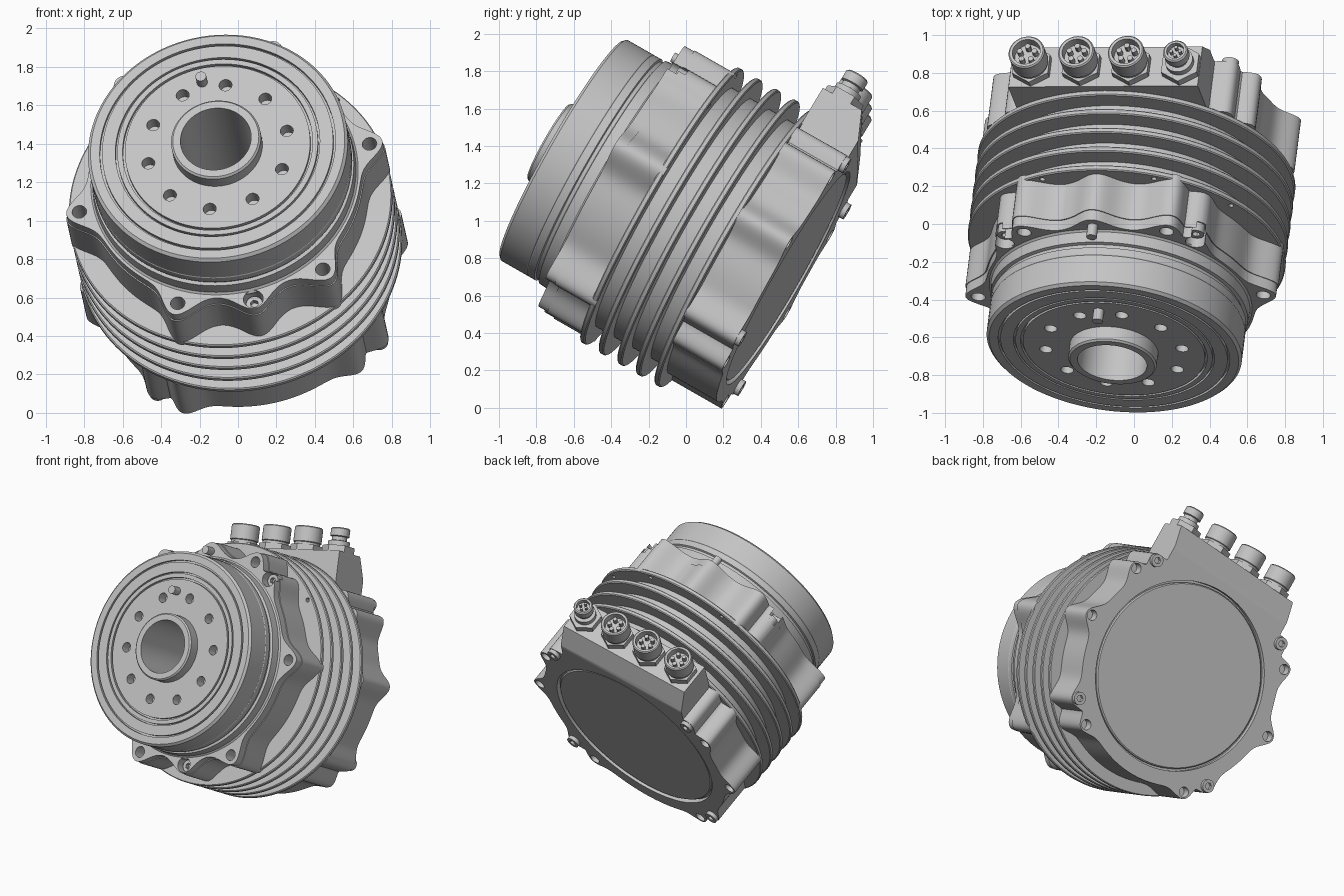
import bpy, bmesh, math
from math import sin, cos, pi, radians
from mathutils import Matrix, Vector

if "Cube" in bpy.data.objects:
    bpy.data.objects.remove(bpy.data.objects["Cube"])

metal = bpy.data.materials.new("machined grey")
metal.use_nodes = True
metal.diffuse_color = (0.55, 0.55, 0.55, 1)
metal.node_tree.nodes["Principled BSDF"].inputs["Base Color"].default_value = (0.55, 0.55, 0.55, 1)

parts = []


def add(name, bm):
    bmesh.ops.recalc_face_normals(bm, faces=bm.faces)
    mesh = bpy.data.meshes.new(name)
    bm.to_mesh(mesh)
    bm.free()
    mesh.materials.append(metal)
    obj = bpy.data.objects.new(name, mesh)
    bpy.context.collection.objects.link(obj)
    parts.append(obj)
    return obj


def lathe(name, profile, place=Matrix(), steps=96):
    """Revolve a (radius, height) profile about the local z axis."""
    bm = bmesh.new()
    verts = [bm.verts.new((r, 0, z)) for r, z in profile]
    edges = [bm.edges.new(pair) for pair in zip(verts, verts[1:])]
    bmesh.ops.spin(bm, geom=verts + edges, cent=(0, 0, 0), axis=(0, 0, 1),
                   angle=2 * pi, steps=steps)
    bmesh.ops.remove_doubles(bm, verts=bm.verts, dist=0.0001)
    bm.transform(place)
    return add(name, bm)


def prism(name, outline, low, high):
    bm = bmesh.new()
    face = bm.faces.new([bm.verts.new((x, y, low)) for x, y in outline])
    top = bmesh.ops.extrude_face_region(bm, geom=[face])["geom"]
    bmesh.ops.translate(bm, vec=(0, 0, high - low),
                        verts=[v for v in top if isinstance(v, bmesh.types.BMVert)])
    return add(name, bm)


def rods(name, spots, radius, low, high, place=Matrix(), sides=24):
    """Several parallel cylinders in one mesh; spots are (angle, distance)."""
    bm = bmesh.new()
    for angle, dist in spots:
        a = radians(angle)
        centre = Matrix.Translation((dist * cos(a), dist * sin(a), (low + high) / 2))
        bmesh.ops.create_cone(bm, cap_ends=True, segments=sides, radius1=radius,
                              radius2=radius, depth=high - low, matrix=place @ centre)
    return add(name, bm)


def cut(cutter, *targets):
    """Subtract the cutter from each target, then discard the cutter."""
    for target in targets:
        mod = target.modifiers.new("cut", "BOOLEAN")
        mod.operation, mod.solver, mod.object = "DIFFERENCE", "EXACT", cutter
        graph = bpy.context.evaluated_depsgraph_get()
        mesh = bpy.data.meshes.new_from_object(target.evaluated_get(graph))
        target.modifiers.clear()
        target.data = mesh
    parts.remove(cutter)
    bpy.data.objects.remove(cutter)


def lobed(base, lobes, width, inset=0.0, box=None):
    """Round outline with bulges at given angles, optionally merged with a box."""
    points = []
    for i in range(360):
        a = radians(i)
        r = base
        for angle, peak in lobes:
            gap = (a - radians(angle) + pi) % (2 * pi) - pi
            r = max(r, base + (peak - base) * math.exp(-(gap / width) ** 2))
        if box and sin(a) > 0.01:
            r = max(r, min(box[0] / max(abs(cos(a)), 0.001), box[1] / sin(a)))
        points.append(((r - inset) * cos(a), (r - inset) * sin(a)))
    return points


# Output rotor with hub and face grooves
profile = [(0, 1.45), (0.195, 1.46), (0.225, 1.46), (0.235, 1.45), (0.235, 1.375)]
for groove, wide in ((0.485, 0.012), (0.525, 0.01), (0.605, 0.012)):
    profile += [(groove, 1.375), (groove, 1.355), (groove + wide, 1.355), (groove + wide, 1.375)]
profile += [(0.665, 1.375), (0.68, 1.36), (0.68, 1.2), (0.677, 1.195), (0.68, 1.19), (0.68, 1.15),
            (0.667, 1.145), (0.667, 1.125), (0.685, 1.12), (0.69, 1.06), (0.71, 1.04),
            (0.6, 0.95), (0.6, 0.8), (0, 0.8)]
rotor = lathe("output_rotor", profile)
cut(rods("hole_cutter", [(36 * k, 0.37) for k in range(10)], 0.034, 1.3, 1.5), rotor)
rods("rotor_pin", [(90, 0.4)], 0.028, 1.3, 1.44)

# Lobed mounting flange with a thin lip
bolts = [(60 * k, 0.775) for k in range(6)]
screws = [(47, 0.76), (133, 0.76), (270, 0.75)]
lobes = [(a, 0.85) for a, r in bolts] + [(47, 0.81), (133, 0.81), (270, 0.815), (90, 0.805)]
flange = prism("mounting_flange", lobed(0.72, lobes, 0.135), 0.74, 0.99)
lip = prism("flange_lip", lobed(0.72, lobes, 0.135, 0.006), 0.99, 1.05)
cut(rods("bolt_cutter", bolts, 0.038, 0.9, 1.2), flange, lip)
cut(rods("screw_cutter", screws, 0.052, 0.95, 1.2), flange, lip)
heads = rods("flange_screws", screws, 0.043, 0.94, 1.0)
cut(rods("socket_cutter", screws, 0.022, 0.97, 1.1, sides=6), heads)
rods("flange_pin", [(90, 0.735)], 0.028, 1.0, 1.12)

# Finned body
profile = [(0, 0.2), (0.735, 0.2)]
for k in range(5):
    low = 0.28 + 0.115 * k
    profile += [(0.735, low), (0.84, low), (0.846, low + 0.006),
                (0.846, low + 0.026), (0.84, low + 0.032), (0.735, low + 0.032)]
profile.append((0, profile[-1][1]))
fins = lathe("cooling_fins", profile, steps=128)
cut(rods("fin_hole_cutter", [(a, 0.81) for a in (35, 68, 112)], 0.015, 0.7, 0.9, sides=12), fins)

# Deep central bore
cut(rods("bore_cutter", [(0, 0)], 0.185, 0.3, 1.6, sides=96), rotor, flange, lip, fins)

# Rear housing with a flat-topped connector block
rear_bolts = [(0, 0.81), (33, 0.82), (146, 0.81), (180, 0.81), (235, 0.8), (304, 0.79)]
rear_screws = [(44, 0.82), (133, 0.8), (222, 0.79), (318, 0.8)]
lobes = [(a, r + 0.048) for a, r in rear_bolts] + [(a, r + 0.05) for a, r in rear_screws]
housing = prism("rear_housing", lobed(0.76, lobes, 0.11, box=(0.515, 0.89)), -0.025, 0.285)
cut(rods("rear_bolt_cutter", rear_bolts, 0.036, -0.2, 0.04), housing)
cut(rods("cover_cutter", [(0, 0)], 0.655, -0.2, 0.01, sides=96), housing)

# Sloped back edge of the connector block
bm = bmesh.new()
wedge = [bm.verts.new((-0.53, y, z)) for y, z in ((0.73, -0.027), (1.2, 0.182), (1.2, -0.2), (0.73, -0.2))]
face = bm.faces.new(wedge)
side = bmesh.ops.extrude_face_region(bm, geom=[face])["geom"]
bmesh.ops.translate(bm, vec=(1.06, 0, 0), verts=[v for v in side if isinstance(v, bmesh.types.BMVert)])
cut(add("slope_cutter", bm), housing)

lathe("rear_cover", [(0, -0.015), (0.632, -0.015), (0.64, -0.008), (0.64, 0.05), (0, 0.05)])
heads = rods("rear_screws", rear_screws, 0.045, -0.052, 0.0)
cut(rods("socket_cutter", rear_screws, 0.024, -0.2, -0.028, sides=6), heads)

# Row of connectors on the block
stand = Matrix.Rotation(-pi / 2, 4, "X")
for k in range(4):
    place = Matrix.Translation((-0.395 + 0.27 * k, 0.89, 0.17)) @ stand
    rods("connector_nut", [(0, 0)], 0.112, -0.01, 0.045, place, sides=6)
    if k < 3:
        lathe("connector_shell", [(0, 0), (0.09, 0), (0.09, 0.06), (0.097, 0.065), (0.097, 0.165),
                                  (0.09, 0.172), (0.075, 0.172), (0.072, 0.12), (0, 0.12)], place, 48)
        rods("connector_pins", [(72 * j + 18, 0.042) for j in range(5)],
             0.015, 0.1, 0.16, place, sides=12)
    else:
        lathe("small_connector", [(0, 0), (0.075, 0), (0.075, 0.08), (0.052, 0.085), (0.052, 0.11),
                                  (0.066, 0.115), (0.066, 0.165), (0.058, 0.173), (0.046, 0.173),
                                  (0.046, 0.14), (0, 0.14)], place, 48)
        rods("small_connector_pins", [(90 * j, 0.024) for j in range(4)], 0.009, 0.12, 0.17, place, sides=12)

# Tilt the whole unit into place
axis = Vector((-0.11, -0.863, 0.493)).normalized()
up = Vector((-0.2, 0.5, 0.84))
up = (up - axis * up.dot(axis)).normalized()
across = up.cross(axis)
tilt = Matrix((across, up, axis)).transposed().to_4x4()
bpy.ops.object.select_all(action="DESELECT")
for obj in parts:
    obj.matrix_world = Matrix.Translation((0.045, 0.525, 0.705)) @ tilt
    obj.select_set(True)
bpy.context.view_layer.objects.active = parts[0]
bpy.ops.object.shade_smooth_by_angle()
